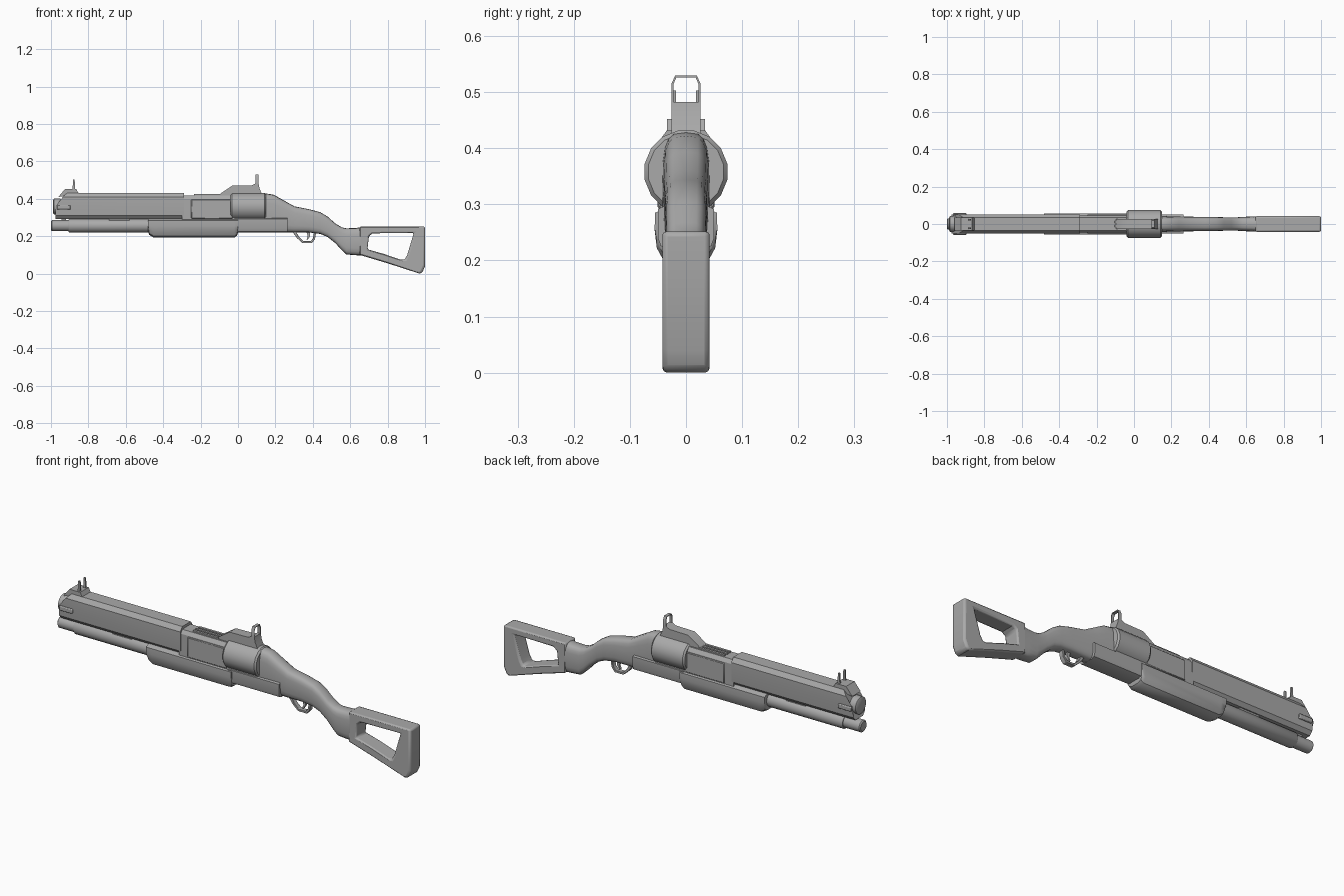
import bpy, bmesh, math
from mathutils import Vector

if "Cube" in bpy.data.objects:
    bpy.data.objects.remove(bpy.data.objects["Cube"])

steel = bpy.data.materials.new("plain grey")
steel.use_nodes = True
GREY = (0.4, 0.4, 0.4, 1)
steel.diffuse_color = GREY
steel.node_tree.nodes["Principled BSDF"].inputs["Base Color"].default_value = GREY


def finish(name, bm, bevel=0, segments=2, smooth=35):
    bmesh.ops.recalc_face_normals(bm, faces=bm.faces)
    mesh = bpy.data.meshes.new(name)
    bm.to_mesh(mesh)
    bm.free()
    obj = bpy.data.objects.new(name, mesh)
    bpy.context.collection.objects.link(obj)
    mesh.materials.append(steel)
    if bevel:
        mod = obj.modifiers.new("Bevel", "BEVEL")
        mod.width, mod.segments = bevel, segments
        mod.limit_method = "ANGLE"
        mod.angle_limit = math.radians(40)
    bpy.ops.object.select_all(action="DESELECT")
    obj.select_set(True)
    bpy.context.view_layer.objects.active = obj
    bpy.ops.object.shade_smooth_by_angle(angle=math.radians(smooth))
    return obj


def skin(name, rings, **opts):
    """Closed skin through cross-sections with equal point counts."""
    bm = bmesh.new()
    loops = [[bm.verts.new(p) for p in ring] for ring in rings]
    n = len(loops[0])
    for a, b in zip(loops, loops[1:]):
        for i in range(n):
            j = (i + 1) % n
            bm.faces.new((a[i], a[j], b[j], b[i]))
    bm.faces.new(loops[0])
    bm.faces.new(loops[-1])
    return finish(name, bm, **opts)


def slab(name, outline, half, y=0, **opts):
    """Side outline (x, z) extruded across the width."""
    return skin(name, [[(x, y + s, z) for x, z in outline] for s in (-half, half)], **opts)


def box(name, x0, x1, half, z0, z1, y=0, **opts):
    return slab(name, [(x0, z0), (x1, z0), (x1, z1), (x0, z1)], half, y, **opts)


def mirrored(half_section):
    return half_section + [(-y, z) for y, z in reversed(half_section)]


def bar(name, x0, x1, half_section, **opts):
    """Mirrored (y, z) section extruded along the length."""
    sec = mirrored(half_section)
    return skin(name, [[(x, y, z) for y, z in sec] for x in (x0, x1)], **opts)


def turned(name, z, stations, sides=20, **opts):
    """Round part along x from (x, radius) stations."""
    angles = [math.tau * (i + .5) / sides for i in range(sides)]
    return skin(name, [[(x, r * math.cos(a), z + r * math.sin(a)) for a in angles]
                       for x, r in stations], **opts)


def frame(name, outer, inner, half, place, **opts):
    """Plate with a hole; place maps (u, v, depth) to a position."""
    bm = bmesh.new()
    sides = [[[bm.verts.new(place(u, v, d)) for u, v in loop] for loop in (outer, inner)]
             for d in (-half, half)]
    n = len(outer)
    (oa, ia), (ob, ib) = sides
    for i in range(n):
        j = (i + 1) % n
        for p, q in ((oa, ia), (ia, ib), (ib, ob), (ob, oa)):
            bm.faces.new((p[i], p[j], q[j], q[i]))
    return finish(name, bm, **opts)


def side_place(u, v, d):
    return (u, d, v)


def end_place(u, v, d):
    return (0.102 + d, u, v)


# Barrel shroud: chamfered bar with a sloped nose
shroud = mirrored([(0.03, 0.292), (0.046, 0.31), (0.05, 0.36), (0.05, 0.41), (0.034, 0.432)])
nose = []
for y, z in shroud:
    nose.append((-0.975 + max(0, z - 0.375) * 1.1, y, z))
skin("barrel_shroud", [nose, [(-0.29, y, z) for y, z in shroud]], smooth=20)
turned("muzzle", 0.358, [(-0.988, 0.036), (-0.984, 0.043), (-0.95, 0.043)])
box("nose_side_lug", -0.968, -0.895, 0.058, 0.342, 0.365, bevel=0.004)

# Magazine tube
turned("magazine_tube", 0.256, [(-0.905, 0.034), (-0.90, 0.037), (-0.4, 0.037)])
turned("magazine_cap", 0.256, [(-1.0, 0.024), (-0.995, 0.03), (-0.89, 0.03)])
box("tube_bracket", -0.945, -0.92, 0.014, 0.27, 0.31)
box("tube_spacer", -0.69, -0.58, 0.024, 0.275, 0.302)

# Pump grip: rounded underside, tapered ends
pump_rings = []
for x, bottom in ((-0.48, 0.222), (-0.475, 0.207), (-0.45, 0.192), (-0.02, 0.192), (-0.005, 0.203), (0.0, 0.22)):
    half = [(0.02, bottom), (0.04, bottom + 0.008), (0.052, bottom + 0.03),
            (0.056, 0.255), (0.055, 0.285), (0.03, 0.296)]
    pump_rings.append([(x, y, z) for y, z in mirrored(half)])
skin("pump_grip", pump_rings)

# Receiver
bar("receiver_lower", -0.02, 0.265,
    [(0.03, 0.22), (0.045, 0.226), (0.05, 0.24), (0.05, 0.292), (0.04, 0.296)])
bar("receiver_upper", -0.30, 0.14,
    [(0.046, 0.28), (0.046, 0.40), (0.034, 0.418)], smooth=20)
box("receiver_side_plate", -0.25, -0.03, 0.051, 0.293, 0.395, bevel=0.003, segments=1)
for y in (-0.022, 0, 0.022):
    box("top_rib", -0.235, -0.09, 0.006, 0.41, 0.425, y)

# Revolving cylinder
turned("cylinder", 0.358, [(-0.04, 0.068), (-0.032, 0.075), (0.142, 0.075), (0.15, 0.068)], sides=16)

# Body and wrist grip, lofted from rounded sections: x, top, bottom, half width
stations = [(0.08, 0.428, 0.23, 0.044), (0.15, 0.428, 0.225, 0.042), (0.19, 0.422, 0.221, 0.041),
            (0.24, 0.394, 0.22, 0.04), (0.30, 0.36, 0.22, 0.039), (0.38, 0.344, 0.22, 0.038),
            (0.44, 0.328, 0.212, 0.037), (0.48, 0.304, 0.195, 0.036), (0.52, 0.268, 0.163, 0.035),
            (0.555, 0.247, 0.125, 0.036), (0.58, 0.242, 0.102, 0.038), (0.63, 0.243, 0.098, 0.040),
            (0.665, 0.25, 0.097, 0.042)]
grip = []
for x, top, bottom, w in stations:
    ring = []
    for i in range(20):
        a = math.tau * i / 20
        c, s = math.cos(a), math.sin(a)
        ring.append((x, w * math.copysign(abs(c) ** 0.55, c),
                     (top + bottom) / 2 + (top - bottom) / 2 * math.copysign(abs(s) ** 0.6, s)))
    grip.append(ring)
skin("wrist_grip", grip, smooth=50)

# Skeleton stock
outer = [(0.65, 0.10), (0.65, 0.252), (0.82, 0.252), (1.0, 0.252), (1.0, 0.04), (0.985, 0.005),
         (0.97, 0.0), (0.80, 0.055)]
inner = [(0.692, 0.13), (0.70, 0.20), (0.72, 0.215), (0.94, 0.218), (0.905, 0.10), (0.89, 0.074),
         (0.87, 0.074), (0.78, 0.105)]
frame("stock", outer, inner, 0.042, side_place, bevel=0.009, segments=2)

# Trigger and guard
guard = [(0.29, 0.225), (0.315, 0.19), (0.345, 0.163), (0.395, 0.163), (0.412, 0.185), (0.418, 0.225)]
opening = [(0.312, 0.222), (0.325, 0.197), (0.35, 0.174), (0.388, 0.174), (0.401, 0.188), (0.406, 0.222)]
frame("trigger_guard", guard, opening, 0.012, side_place, bevel=0.003, segments=1)
slab("trigger", [(0.365, 0.225), (0.385, 0.225), (0.385, 0.20), (0.372, 0.18), (0.366, 0.182), (0.373, 0.2)], 0.006)

# Front sight
slab("front_sight_base", [(-0.96, 0.41), (-0.925, 0.452), (-0.865, 0.452), (-0.85, 0.425)], 0.034)
for y in (-0.022, 0.022):
    slab("front_sight_post", [(-0.885, 0.44), (-0.872, 0.44), (-0.873, 0.503), (-0.882, 0.503)], 0.004, y)

# Rear sight with open window
slab("rear_sight_base", [(-0.115, 0.41), (-0.09, 0.43), (-0.03, 0.47), (0.075, 0.472), (0.095, 0.482),
                         (0.11, 0.482), (0.115, 0.455), (0.135, 0.41)], 0.026)
window = mirrored([(0.026, 0.475), (0.026, 0.515), (0.019, 0.53)])
hole = mirrored([(0.0225, 0.48), (0.0225, 0.514), (0.017, 0.5265)])
frame("rear_sight_window", window, hole, 0.008, end_place)
